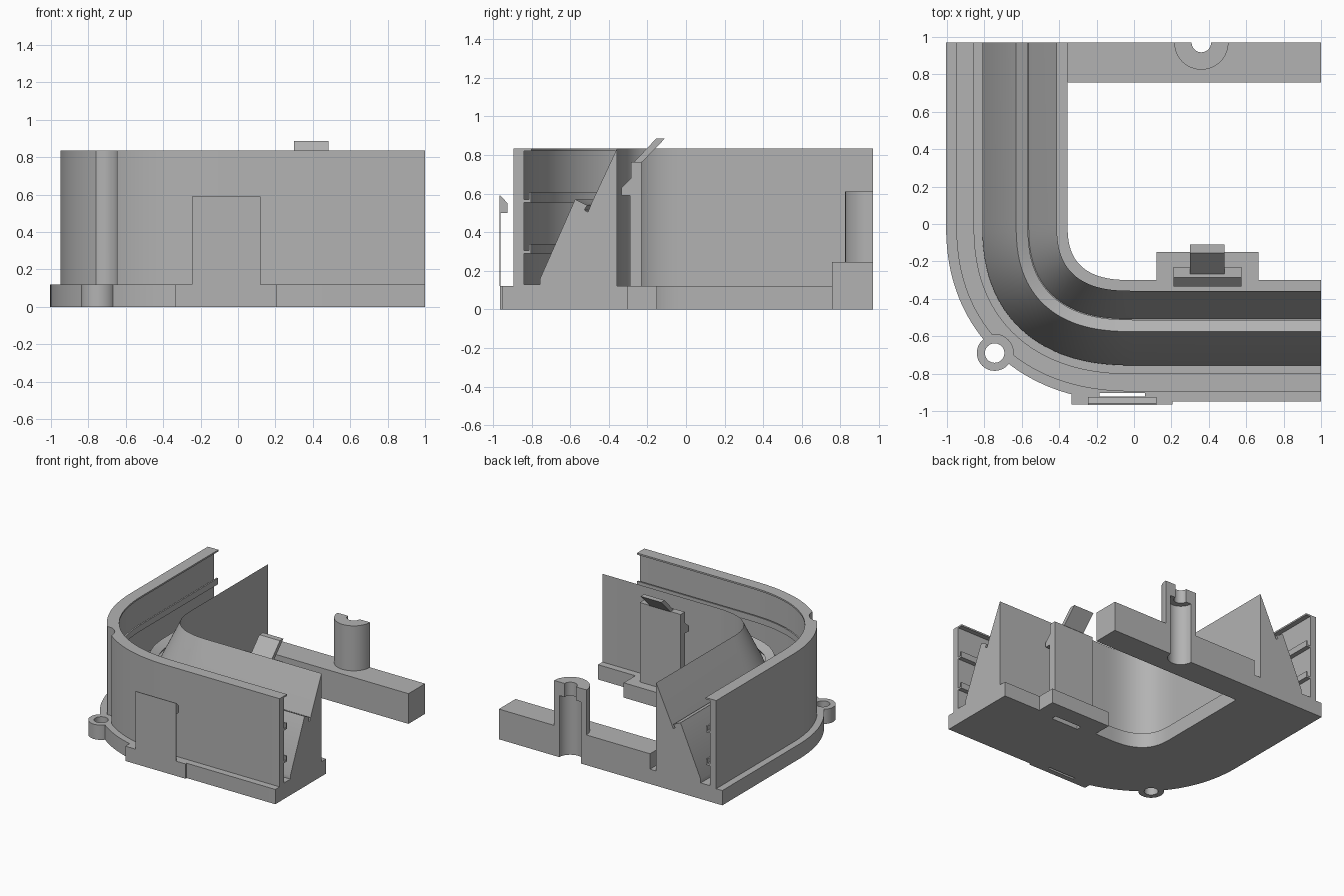
import bpy, bmesh
from math import sin, cos, pi, radians

if "Cube" in bpy.data.objects:
    bpy.data.objects.remove(bpy.data.objects["Cube"])

grey = bpy.data.materials.new("plain grey")
grey.use_nodes = True
GREY = (0.45, 0.45, 0.45, 1)
grey.diffuse_color = GREY
grey.node_tree.nodes["Principled BSDF"].inputs["Base Color"].default_value = GREY


def finish(bm, name):
    bmesh.ops.recalc_face_normals(bm, faces=bm.faces)
    me = bpy.data.meshes.new(name)
    bm.to_mesh(me)
    bm.free()
    me.materials.append(grey)
    ob = bpy.data.objects.new(name, me)
    bpy.context.collection.objects.link(ob)
    return ob


def skin(rings, name):
    """Join a row of equal closed rings into a capped solid."""
    bm = bmesh.new()
    rows = [[bm.verts.new(p) for p in ring] for ring in rings]
    n = len(rows[0])
    for a, b in zip(rows, rows[1:]):
        for i in range(n):
            j = (i + 1) % n
            bm.faces.new((a[i], a[j], b[j], b[i]))
    bm.faces.new(rows[0])
    bm.faces.new(rows[-1])
    return finish(bm, name)


def box(name, x0, x1, y0, y1, z0, z1):
    outline = [(x0, y0), (x1, y0), (x1, y1), (x0, y1)]
    return skin([[(x, y, z) for x, y in outline] for z in (z0, z1)], name)


def extrude_x(name, x0, x1, profile):
    return skin([[(x, y, z) for y, z in profile] for x in (x0, x1)], name)


def cylinder(name, x, y, r, z0, z1, steps=48):
    ring = [(x + r * cos(2 * pi * i / steps), y + r * sin(2 * pi * i / steps))
            for i in range(steps)]
    return skin([[(px, py, z) for px, py in ring] for z in (z0, z1)], name)


def activate(ob):
    bpy.ops.object.select_all(action='DESELECT')
    ob.select_set(True)
    bpy.context.view_layer.objects.active = ob


def cut(ob, *cutters):
    activate(ob)
    for c in cutters:
        m = ob.modifiers.new("cut", 'BOOLEAN')
        m.operation, m.solver, m.object = 'DIFFERENCE', 'EXACT', c
        bpy.ops.object.modifier_apply(modifier=m.name)


# Channel cross-section: distance from the corner centre, height
def hook(z):
    return [(.84, z + .015), (.815, z + .015), (.815, z + .05),
            (.803, z + .05), (.803, z), (.84, z)]


section = [(.95, 0), (.95, .12), (.895, .12), (.895, .835), (.80, .835), (.80, .822), (.84, .822)]
section += hook(.555) + hook(.29)
section += [(.84, .13), (.756, .13), (.756, .16), (.575, .57), (.512, .54), (.527, .515),
            (.508, .505), (.49, .55), (.357, .835), (.357, .12), (.30, .12), (.30, 0)]

BACK = .97
OFF = .055    # the side arm sits slightly further out than the front arm


def corner(d, t):
    """Squared-off quarter ellipse, squarer towards the inside."""
    k = 2 / (2.2 + .5 * (.95 - d) / .65)
    return -(d + OFF) * max(cos(t), 0) ** k, -d * sin(t) ** k


STEPS = 40
rings = [[(-d - OFF, BACK, z) for d, z in section]]
for i in range(STEPS + 1):
    t = pi / 2 * i / STEPS
    rings.append([(*corner(d, t), z) for d, z in section])
rings.append([(1, -d, z) for d, z in section])
channel = skin(rings, "corner_channel")

# Screw ear and the relief in the wall beside it
EAR = (-.745, -.69)
ear = cylinder("screw_ear", *EAR, .095, 0, .12)
ear_hole = cylinder("ear_hole_cutter", *EAR, .052, -.1, .3)
relief = cylinder("relief_cutter", *EAR, .1, .12, 1)

# Front clip: pad, thin plate and hook
pad = box("front_pad", -.335, .205, -.965, -.90, 0, .12)
front_plate = box("front_clip_plate", -.245, .12, -.967, -.961, .12, .59)
front_hook = extrude_x("front_clip_hook", -.245, .12,
                       [(-.962, .50), (-.925, .50), (-.925, .55), (-.962, .59)])
front_slot = box("front_slot_cutter", -.185, .06, -.922, -.903, -.1, .2)

# Inner clip: block, upright with hook, and slanted tongue
block = box("inner_block", .12, .665, -.302, -.15, 0, .12)
upright = extrude_x("inner_clip_upright", .21, .575,
                    [(-.23, .10), (-.23, .765), (-.285, .765), (-.285, .68),
                     (-.335, .63), (-.335, .59), (-.29, .59), (-.29, .10)])
tongue = extrude_x("inner_clip_tongue", .30, .485,
                   [(-.27, .763), (-.155, .885), (-.11, .885), (-.228, .763)])
inner_slot = box("inner_slot_cutter", .27, .515, -.335, -.292, -.1, .2)

# Back bar with a half post, hollowed from behind
POST = (.36, BACK)
bar = box("back_bar", -.356, 1, .757, BACK, 0, .245)
post = cylinder("half_post", *POST, .145, .24, .61)
behind = box("behind_cutter", -1, 1.5, BACK, 2, -1, 2)
groove = cylinder("groove_cutter", *POST, .098, -.1, .5)
bore = cylinder("bore_cutter", *POST, .052, .4, .8)

cut(channel, relief, ear_hole, front_slot, inner_slot)
cut(ear, ear_hole)
cut(pad, front_slot)
cut(block, inner_slot)
cut(bar, groove)
cut(post, behind, groove, bore)

for c in (ear_hole, relief, front_slot, inner_slot, behind, groove, bore):
    bpy.data.objects.remove(c)

for ob in (channel, ear, post, bar):
    activate(ob)
    bpy.ops.object.shade_smooth_by_angle(angle=radians(30))
